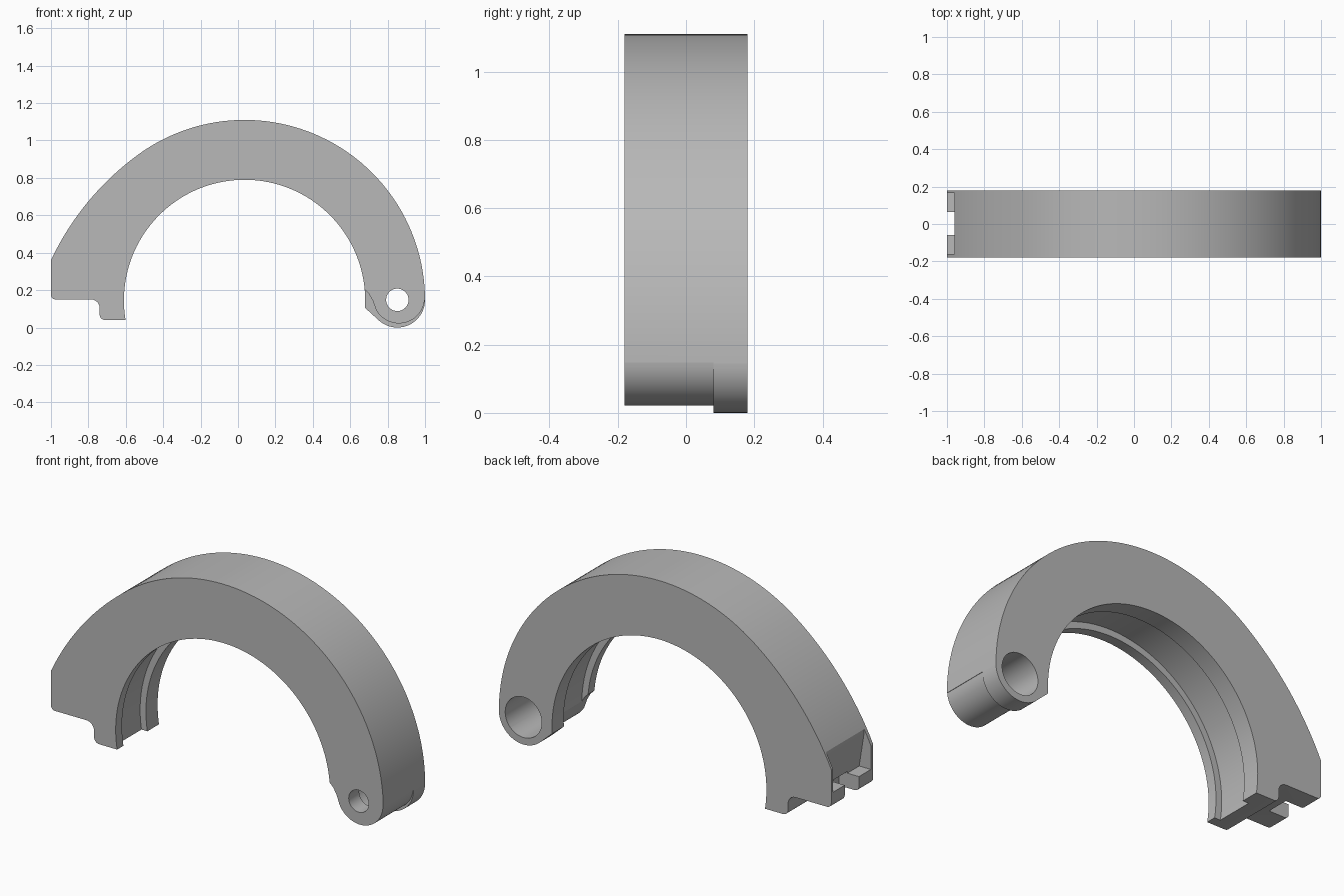
import bpy, bmesh, math
from mathutils import Vector

cube = bpy.data.objects.get("Cube")
if cube:
    bpy.data.objects.remove(cube, do_unlink=True)

CENTRE = Vector((0.035, 0.145))
BORE, OUTER, GROOVE = 0.645, 0.965, 0.68
PIN = Vector((0.852, 0.148))
HALF = 0.18

steel = bpy.data.materials.new("plain_grey")
steel.use_nodes = True
grey = (0.48, 0.48, 0.48, 1)
steel.diffuse_color = grey
steel.node_tree.nodes["Principled BSDF"].inputs["Base Color"].default_value = grey


def arc(c, r, a0, a1, n):
    """Points (x, z) on an arc, angles in degrees."""
    out = []
    for i in range(n + 1):
        a = math.radians(a0 + (a1 - a0) * i / n)
        out.append((c[0] + r * math.cos(a), c[1] + r * math.sin(a)))
    return out


def prism(name, pts, y0, y1):
    """Extrude an (x, z) outline along y."""
    bm = bmesh.new()
    face = bm.faces.new([bm.verts.new((x, y0, z)) for x, z in pts])
    ext = bmesh.ops.extrude_face_region(bm, geom=[face])
    moved = [v for v in ext["geom"] if isinstance(v, bmesh.types.BMVert)]
    bmesh.ops.translate(bm, verts=moved, vec=(0, y1 - y0, 0))
    bmesh.ops.recalc_face_normals(bm, faces=bm.faces)
    mesh = bpy.data.meshes.new(name)
    bm.to_mesh(mesh)
    bm.free()
    obj = bpy.data.objects.new(name, mesh)
    obj.data.materials.append(steel)
    bpy.context.collection.objects.link(obj)
    return obj


def disc(name, c, r, y0, y1, n):
    return prism(name, arc(c, r, 0, 360, n)[:-1], y0, y1)


def cut(body, cutter):
    """Subtract the cutter, then remove it."""
    bpy.context.view_layer.objects.active = body
    mod = body.modifiers.new("cut", "BOOLEAN")
    mod.operation, mod.solver, mod.object = "DIFFERENCE", "EXACT", cutter
    bpy.ops.object.modifier_apply(modifier=mod.name)
    bpy.data.objects.remove(cutter, do_unlink=True)


# Flatter shoulder arc, tangent to the outer circle and ending at the latch
JOIN = 126
tip = Vector((-1, 0.36))
radial = Vector((math.cos(math.radians(JOIN)), math.sin(math.radians(JOIN))))
start = CENTRE + radial * OUTER
gap = tip - start
shoulder_r = -gap.length_squared / (2 * gap.dot(radial))
shoulder_c = start - radial * shoulder_r
end = tip - shoulder_c
end_angle = math.degrees(math.atan2(end.y, end.x))

# Clamp half outline
outline = arc(CENTRE, OUTER, 0, JOIN, 56)
outline += arc(shoulder_c, shoulder_r, JOIN, end_angle, 16)[1:]
outline += arc((-0.975, 0.175), 0.025, 180, 270, 5)
outline += arc((-0.785, 0.105), 0.045, 90, 0, 6)
outline += arc((-0.71, 0.07), 0.03, 180, 270, 5)
outline += arc(CENTRE, BORE, 189.4, -3.5, 80)
outline += arc(PIN, 0.148, 228, 359, 24)
body = prism("clamp_half", outline, -HALF, HALF)

# Internal groove between the two lips
cut(body, disc("groove_cutter", CENTRE, GROOVE, -0.126, 0.08, 160))

# Relief that leaves the front hinge knuckle shorter than the back one
relief = [(0.6, 0.21), (0.67, 0.21), (0.7, 0.18), (0.72, 0.145)]
relief += arc((0.86, 0.16), 0.138, 207, 355, 28)
relief += [(1.1, 0.14), (1.1, -0.1), (0.6, -0.1)]
cut(body, prism("relief_cutter", relief, -0.3, 0.08))

# Hinge pin hole with a deep counterbore from the back
cut(body, disc("pin_cutter", PIN, 0.06, -0.3, 0.3, 40))
cut(body, disc("counterbore_cutter", PIN, 0.11, -0.09, 0.3, 48))

# Latch pocket and open bolt slot
pocket = [(-1.1, 0.23), (-0.93, 0.23), (-0.96, 0.42), (-0.96, 0.6), (-1.1, 0.6)]
cut(body, prism("pocket_cutter", pocket, -0.16, 0.167))
slot = [(-1.1, 0.1), (-0.88, 0.1), (-0.88, 0.24), (-1.1, 0.24)]
cut(body, prism("slot_cutter", slot, -0.058, 0.064))

# Smooth curved walls, crisp edges
bpy.ops.object.select_all(action="DESELECT")
body.select_set(True)
bpy.context.view_layer.objects.active = body
bpy.ops.object.shade_smooth_by_angle(angle=math.radians(25))
